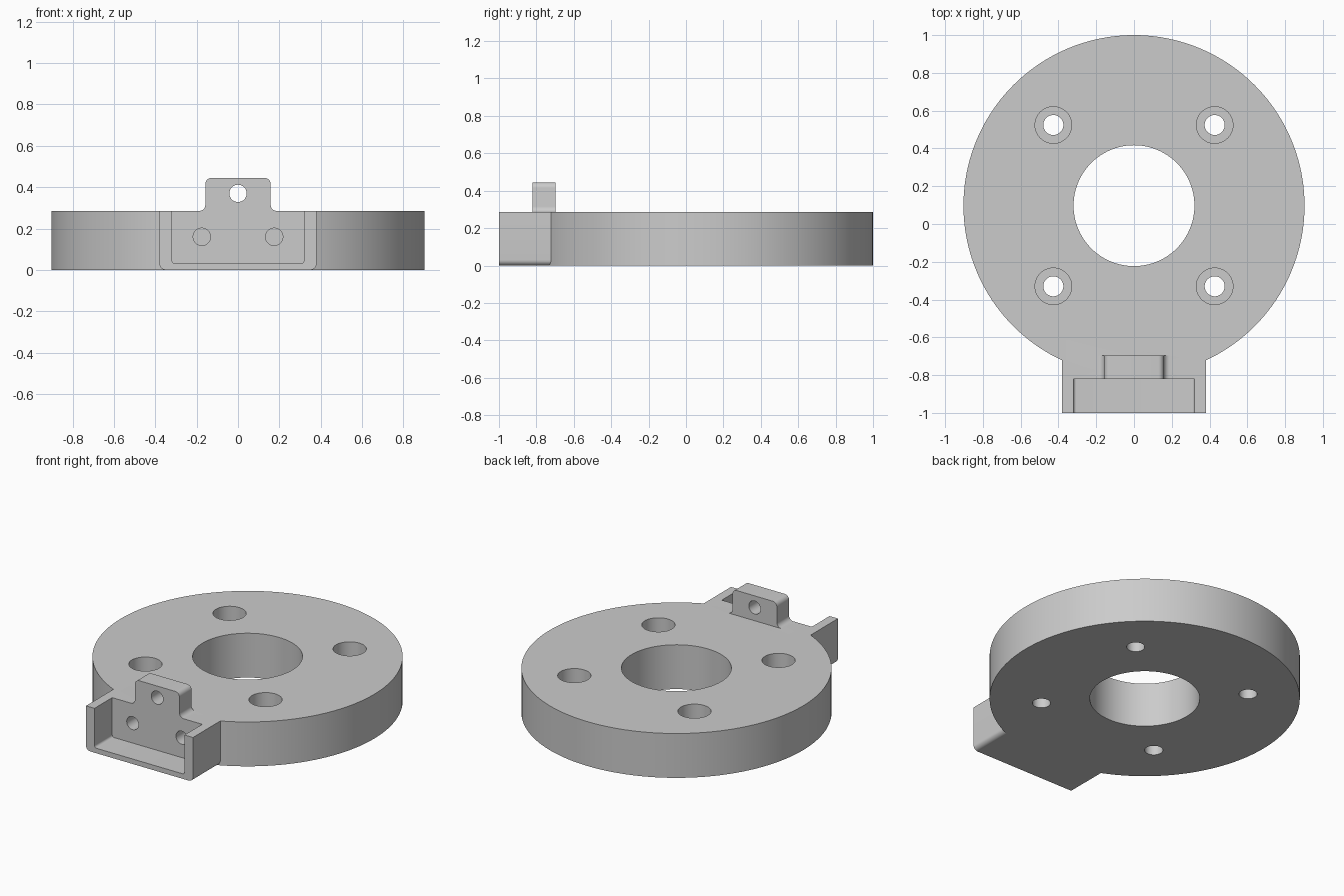
import bpy, bmesh
from math import sin, cos, radians
from mathutils import Vector

cube = bpy.data.objects.get("Cube")
if cube:
    bpy.data.objects.remove(cube, do_unlink=True)

H = 0.285          # plate height
CY = 0.097         # disc centre in y
POCKET_Y = -0.82   # back wall of the pocket

grey = bpy.data.materials.new("plain grey")
grey.use_nodes = True
grey.diffuse_color = (0.6, 0.6, 0.6, 1)
grey.node_tree.nodes["Principled BSDF"].inputs["Base Color"].default_value = (0.6, 0.6, 0.6, 1)


def arc(cx, cy, r, start, end, steps=8):
    angles = [radians(start + (end - start) * i / steps) for i in range(steps + 1)]
    return [(cx + r * cos(a), cy + r * sin(a)) for a in angles]


def circle(cx, cy, r, steps=48):
    return arc(cx, cy, r, 0, 360, steps)[:-1]


def mirrored(half):
    """Close a right-hand outline with its mirror image."""
    return half + [(-x, z) for x, z in reversed(half)]


def prism(name, outline, lo, hi, along="z"):
    """Extrude a flat outline between two levels along z or y."""
    def place(p, t):
        return (p[0], p[1], t) if along == "z" else (p[0], t, p[1])
    bm = bmesh.new()
    face = bm.faces.new([bm.verts.new(place(p, lo)) for p in outline])
    top = bmesh.ops.extrude_face_region(bm, geom=[face])["geom"]
    shift = Vector(place((0, 0), hi - lo))
    bmesh.ops.translate(bm, vec=shift, verts=[g for g in top if isinstance(g, bmesh.types.BMVert)])
    bmesh.ops.recalc_face_normals(bm, faces=bm.faces)
    mesh = bpy.data.meshes.new(name)
    bm.to_mesh(mesh)
    bm.free()
    mesh.materials.append(grey)
    obj = bpy.data.objects.new(name, mesh)
    bpy.context.collection.objects.link(obj)
    return obj


def combine(target, tool, operation):
    mod = target.modifiers.new(operation, "BOOLEAN")
    mod.operation = operation
    mod.solver = "EXACT"
    mod.object = tool
    bpy.context.view_layer.objects.active = target
    bpy.ops.object.modifier_apply(modifier=mod.name)
    bpy.data.objects.remove(tool, do_unlink=True)


# Round plate
plate = prism("mounting_plate", circle(0, CY, 0.903, 160), 0, H)

# Front block with rounded lower edges
block = mirrored(arc(0.35, 0.03, 0.03, -90, 0) + [(0.38, H)])
combine(plate, prism("front_block", block, -1, -0.6, "y"), "UNION")

# Upright tab with flared foot and rounded top
tab = mirrored([(0.188, 0.2)] + arc(0.188, H + 0.03, 0.03, 270, 180)
               + arc(0.128, 0.415, 0.03, 0, 90))
combine(plate, prism("tab", tab, POCKET_Y - 0.03, -0.697, "y"), "UNION")

# Pocket open to the front and top
pocket = mirrored(arc(0.305, 0.047, 0.015, -90, 0) + [(0.32, 0.6)])
combine(plate, prism("pocket_cutter", pocket, -1.1, POCKET_Y, "y"), "DIFFERENCE")

# Centre bore
combine(plate, prism("bore_cutter", circle(0, CY, 0.32, 96), -0.1, 0.5), "DIFFERENCE")

# Four counterbored bolt holes
for sx in (-1, 1):
    for sy in (-1, 1):
        x, y = sx * 0.427, CY + sy * 0.427
        combine(plate, prism("bolt_cutter", circle(x, y, 0.053), -0.1, 0.5), "DIFFERENCE")
        combine(plate, prism("counterbore_cutter", circle(x, y, 0.097), 0.11, 0.5), "DIFFERENCE")

# Hole through the tab, and two blind holes in the pocket wall
for x, z, end in ((0, 0.37, -0.6), (-0.175, 0.16, -0.66), (0.175, 0.16, -0.66)):
    combine(plate, prism("pin_cutter", circle(x, z, 0.042, 32), -0.9, end, "y"), "DIFFERENCE")

# Smooth round walls, keep edges crisp
bpy.ops.object.select_all(action="DESELECT")
plate.select_set(True)
bpy.context.view_layer.objects.active = plate
bpy.ops.object.shade_smooth_by_angle(angle=radians(30))
